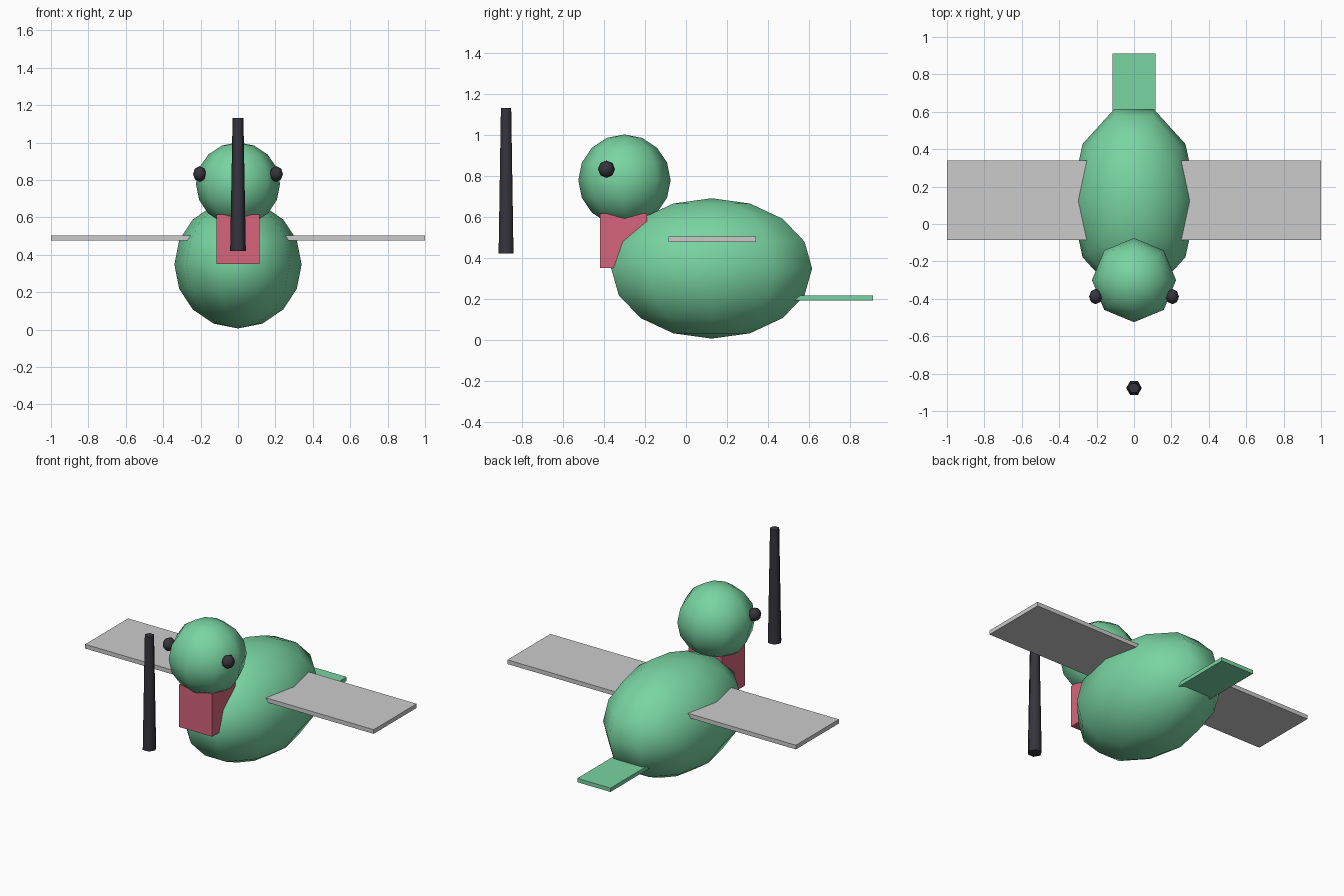
import bpy, bmesh, math
from mathutils import Matrix

if "Cube" in bpy.data.objects:
    bpy.data.objects.remove(bpy.data.objects["Cube"])


def material(name, rgb):
    m = bpy.data.materials.new(name)
    m.diffuse_color = (*rgb, 1)
    m.use_nodes = True
    m.node_tree.nodes["Principled BSDF"].inputs["Base Color"].default_value = m.diffuse_color
    return m


GREEN = material("green", (0.19, 0.66, 0.36))
RED = material("red", (0.68, 0.13, 0.20))
DARK = material("dark", (0.035, 0.035, 0.045))


def finish(bm, name, mat=None, smooth=False):
    bmesh.ops.recalc_face_normals(bm, faces=bm.faces)
    me = bpy.data.meshes.new(name)
    bm.to_mesh(me)
    bm.free()
    for p in me.polygons:
        p.use_smooth = smooth
    if mat:
        me.materials.append(mat)
    ob = bpy.data.objects.new(name, me)
    bpy.context.collection.objects.link(ob)
    return ob


def ball(name, centre, radii, segments, rings, mat, axis='Z'):
    bm = bmesh.new()
    # quarter turn puts ring corners on the x axis
    bmesh.ops.create_uvsphere(bm, u_segments=segments, v_segments=rings, radius=1,
                              matrix=Matrix.Rotation(math.pi / 2, 4, axis))
    bmesh.ops.scale(bm, vec=radii, verts=bm.verts)
    bmesh.ops.translate(bm, vec=centre, verts=bm.verts)
    return finish(bm, name, mat, True)


def box(name, lo, hi, mat=None):
    bm = bmesh.new()
    bmesh.ops.create_cube(bm, size=1)
    bmesh.ops.scale(bm, vec=[b - a for a, b in zip(lo, hi)], verts=bm.verts)
    bmesh.ops.translate(bm, vec=[(a + b) / 2 for a, b in zip(lo, hi)], verts=bm.verts)
    return finish(bm, name, mat)


# body and head
ball("body", (0, 0.125, 0.348), (0.34, 0.515, 0.342), 10, 8, GREEN)
ball("head", (0, -0.30, 0.778), (0.225, 0.225, 0.223), 8, 8, GREEN)

# throat block and tail
box("throat", (-0.115, -0.42, 0.35), (0.115, -0.19, 0.615), RED)
box("tail", (-0.115, 0.48, 0.192), (0.115, 0.912, 0.216), GREEN)

# wings and eyes on both sides
for side, s in (("right", 1), ("left", -1)):
    x0, x1 = sorted((0.2 * s, 1.0 * s))
    box(side + "_wing", (x0, -0.085, 0.477), (x1, 0.34, 0.503))
    ball(side + "_eye", (0.205 * s, -0.388, 0.832), (0.035, 0.041, 0.042), 8, 4, DARK, 'Y')

# beak: upright tapered six-sided rod in front of the head
bm = bmesh.new()
bmesh.ops.create_cone(bm, cap_ends=True, segments=6, radius1=0.042, radius2=0.029, depth=0.71,
                      matrix=Matrix.Translation((0, -0.877, 0.775)) @ Matrix.Rotation(math.pi / 2, 4, 'Z'))
beak = finish(bm, "beak", DARK, True)
bpy.context.view_layer.objects.active = beak
beak.select_set(True)
bpy.ops.object.shade_smooth_by_angle(angle=math.radians(65))
